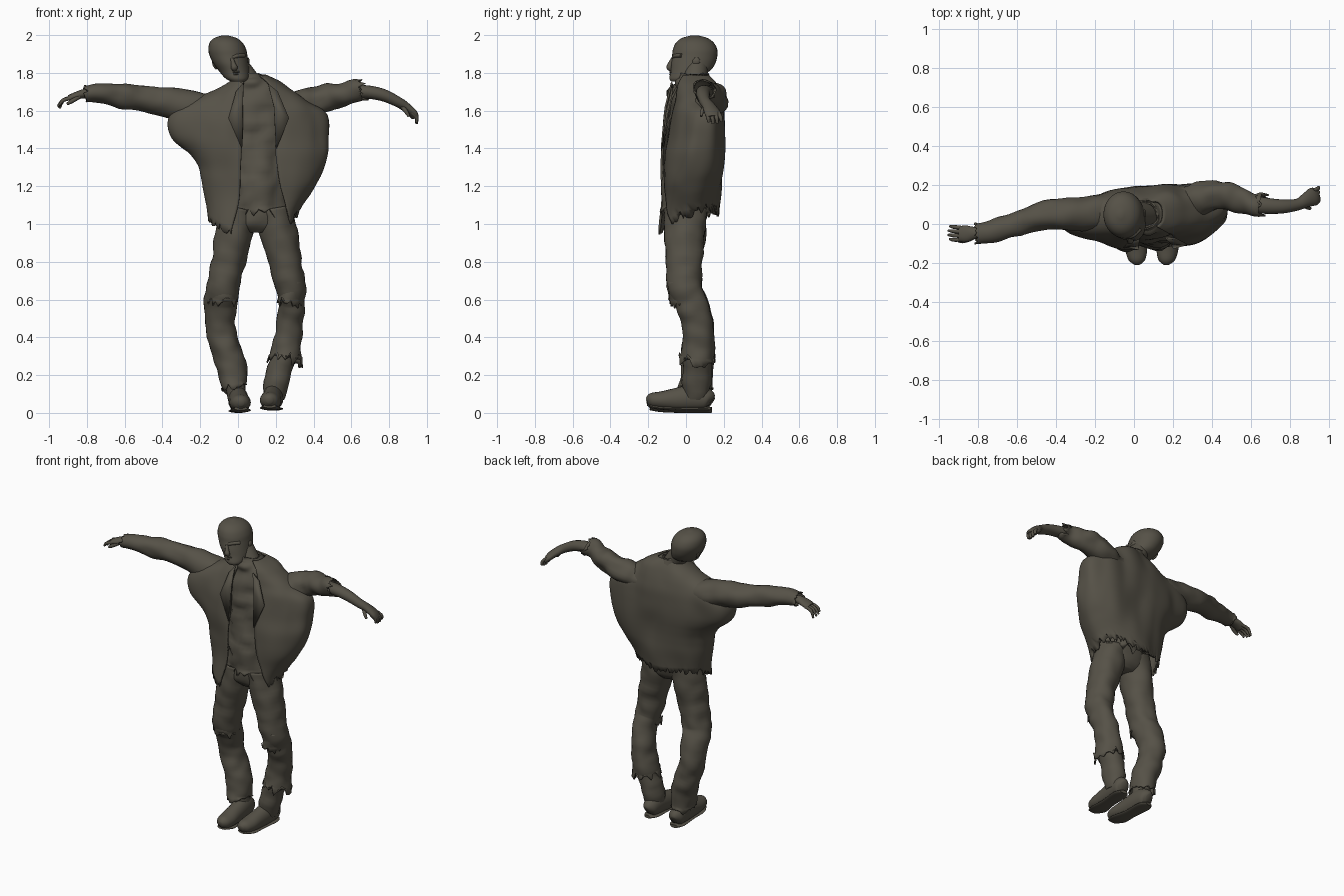
import bpy, bmesh, math, random
from mathutils import Vector, noise

random.seed(4)
X, Y, Z = Vector((1, 0, 0)), Vector((0, 1, 0)), Vector((0, 0, 1))
cloth = bpy.data.materials.new("dark olive grey")
cloth.diffuse_color = (0.092, 0.083, 0.063, 1)


def spline(keys, n):
    """Catmull-Rom samples through tuples, n steps per span."""
    k = [keys[0]] + list(keys) + [keys[-1]]
    out = []
    for i in range(1, len(k) - 2):
        for s in range(n):
            t = s / n
            out.append([0.5 * (2 * b + (c - a) * t + (2 * a - 5 * b + 4 * c - d) * t * t
                               + (3 * b - a - 3 * c + d) * t ** 3)
                        for a, b, c, d in zip(k[i - 1], k[i], k[i + 1], k[i + 2])])
    return out + [list(keys[-1])]


def skin(name, rows, closed=True, caps=True, thick=0, angle=50):
    """Surface through rows of points."""
    bm = bmesh.new()
    vs = [[bm.verts.new(p) for p in r] for r in rows]
    n = len(rows[0])
    for a, b in zip(vs, vs[1:]):
        for i in range(n if closed else n - 1):
            j = (i + 1) % n
            bm.faces.new((a[i], a[j], b[j], b[i]))
    if caps:
        bm.faces.new(vs[0])
        bm.faces.new(vs[-1])
    bmesh.ops.recalc_face_normals(bm, faces=bm.faces)
    me = bpy.data.meshes.new(name)
    bm.to_mesh(me)
    bm.free()
    me.materials.append(cloth)
    ob = bpy.data.objects.new(name, me)
    bpy.context.collection.objects.link(ob)
    if thick:
        m = ob.modifiers.new("thickness", 'SOLIDIFY')
        m.thickness, m.offset = thick, 0
    bpy.context.view_layer.objects.active = ob
    ob.select_set(True)
    bpy.ops.object.shade_smooth_by_angle(angle=math.radians(angle))
    ob.select_set(False)
    return ob


def fold(p, amp, freq=(9, 9, 9)):
    return amp * noise.noise(Vector((p.x * freq[0], p.y * freq[1], p.z * freq[2])))


def tube(name, keys, ref=Z, axis=None, sides=20, n=4, wrinkle=0, torn=0, floor=None):
    """Loft along keys (x, y, z, side radius, ref radius)."""
    ks = spline(keys, n)
    c = [Vector(k[:3]) for k in ks]
    rows = []
    for i, k in enumerate(ks):
        T = axis or (c[min(i + 1, len(c) - 1)] - c[max(i - 1, 0)]).normalized()
        S = T.cross(ref).normalized()
        U = S.cross(T)
        row = []
        for j in range(sides):
            a = math.tau * j / sides
            d = S * math.cos(a) * k[3] + U * math.sin(a) * k[4]
            p = c[i] + d
            p += d.normalized() * fold(p, wrinkle, (12, 12, 16))
            if torn and i == len(ks) - 1:
                p += T * random.uniform(-torn, torn) + d * random.uniform(0, 0.15)
            if floor is not None:
                p.z = max(p.z, floor)
            row.append(p)
        rows.append(row)
    return skin(name, rows, caps=not torn, thick=0.008 if torn else 0)


# jacket: open-fronted loft with a ragged hem
# z, left x, right x, centre y, half depth, left edge x, right edge x
jk = [(1.785, .0, .145, .05, .072, .045, .115), (1.745, -.04, .225, .05, .10, .03, .16),
      (1.70, -.13, .285, .05, .115, .02, .18), (1.65, -.25, .36, .05, .125, .015, .195),
      (1.60, -.335, .45, .048, .135, .02, .2), (1.54, -.368, .478, .042, .142, .025, .2),
      (1.46, -.345, .48, .036, .15, .025, .2), (1.38, -.262, .478, .03, .155, .02, .2),
      (1.29, -.213, .462, .028, .155, .015, .21), (1.20, -.2, .432, .023, .157, .01, .225),
      (1.10, -.187, .38, .018, .157, 0, .25), (.94, -.155, .31, .006, .155, -.035, .275)]
COLS = 110
rows = []
ks = spline(jk, 4)
for i, (z, x0, x1, cy, ry, xl, xr) in enumerate(ks):
    cx, rx = (x0 + x1) / 2, (x1 - x0) / 2

    def power(s):
        return 0.8 if s > 0 else 0.95

    def edge(x):
        s = max(-.95, min(.95, (x - cx) / rx))
        return math.copysign(math.asin(abs(s) ** (1 / power(s))), s)
    t0, t1 = -math.pi / 2 + edge(xr), 1.5 * math.pi + edge(xl)
    row = []
    for j in range(COLS):
        t = t0 + (t1 - t0) * j / (COLS - 1)
        c, s = math.cos(t), math.sin(t)
        e = power(c)
        dx = rx * math.copysign(abs(c) ** e, c)
        dy = ry * math.copysign(abs(s) ** e, s)
        low = max(0, min(1, (1.4 - z) / .4))
        lift = low * (.12 * max(0, s) + (.09 if c < 0 else .11) * c * c)
        p = Vector((cx + dx, cy + dy + dx * (.11 if dx > 0 else .04), z + lift))
        p += Vector((c, s, 0)) * fold(p, .02, (8, 8, 4))
        if i == len(ks) - 1:
            p.z += random.uniform(-.022, .022)
        row.append(p)
    rows.append(row)
skin("jacket", rows, closed=False, caps=False, thick=0.012)

# collar and lapels
tube("collar", [(.085, .05, 1.73, .105, .095), (.07, .047, 1.765, .08, .08),
                (.055, .047, 1.795, .066, .068)], ref=Y, axis=Z, torn=.005, wrinkle=.008)


def plate(name, pts, thick=.01):
    half = len(pts) // 2
    return skin(name, [pts[:half], pts[half:][::-1]], closed=False, caps=False, thick=thick)


plate("left_lapel", [(.03, -.075, 1.75), (.025, -.108, 1.62), (.025, -.127, 1.42),
                     (.02, -.127, 1.40), (-.05, -.115, 1.56), (-.01, -.078, 1.70)])
plate("right_lapel", [(.16, -.07, 1.74), (.19, -.1, 1.62), (.2, -.122, 1.42),
                      (.205, -.122, 1.40), (.27, -.105, 1.56), (.21, -.075, 1.70)])

# shirted torso and trouser seat
tube("shirt", [(.075, .047, 1.785, .055, .055), (.085, .045, 1.75, .11, .088), (.09, .04, 1.69, .15, .10),
               (.10, .04, 1.55, .19, .125), (.10, .03, 1.38, .17, .125), (.11, .015, 1.22, .16, .13),
               (.11, .008, 1.06, .165, .12)],
     ref=Y, axis=Z, sides=40, n=6, wrinkle=.026, torn=.03)
tube("trouser_seat", [(.11, .02, 1.25, .14, .10), (.105, .01, 1.10, .175, .115),
                      (.10, 0, 1.0, .17, .105), (.10, 0, .955, .08, .07)], ref=Y, axis=Z, sides=28, wrinkle=.01)

# trouser legs and ankles
tube("left_leg", [(.01, .0, 1.08, .09, .11), (-.02, -.005, .95, .095, .105), (-.05, -.01, .8, .085, .092),
                  (-.08, -.005, .66, .085, .09), (-.092, .03, .58, .083, .083), (-.093, .06, .46, .073, .08),
                  (-.065, .065, .34, .075, .083), (-.035, .06, .24, .075, .083), (-.02, .05, .13, .062, .083)],
     ref=Y, sides=28, n=6, wrinkle=.011, torn=.02)
tube("right_leg", [(.19, .0, 1.08, .09, .11), (.215, -.005, .95, .095, .105), (.25, -.01, .8, .085, .092),
                   (.28, -.005, .66, .075, .088), (.285, .03, .58, .068, .08), (.275, .06, .46, .065, .08),
                   (.262, .065, .36, .07, .085), (.25, .06, .285, .085, .088)],
     ref=Y, sides=28, n=6, wrinkle=.011, torn=.035)
tube("right_ankle", [(.262, .06, .4, .06, .075), (.235, .06, .28, .07, .078), (.21, .055, .18, .065, .078),
                     (.19, .05, .08, .055, .068)], ref=Y, wrinkle=.012)
tube("left_ankle", [(-.03, .055, .25, .055, .065), (-.005, .05, .08, .05, .06)], ref=Y)

# torn cloth on the front of each knee
for name, x, w in (("left_knee_rag", -.085, .07), ("right_knee_rag", .28, .06)):
    tube(name, [(x + .006, -.026, .70, w, .068), (x + .002, -.02, .65, w, .072),
                (x - .002, -.008, .6, w + .005, .075)], ref=Y, sides=28, torn=.03, wrinkle=.015)

# shoes with soles
for name, x, dx, lift in (("left_shoe", -.005, .02, 0), ("right_shoe", .195, -.028, .012)):
    def at(f):
        return x + dx * f
    tube(name, [(at(0), .135, .05 + lift, .02, .03), (at(.1), .115, .06 + lift, .046, .055),
                (at(.3), .05, .07 + lift, .053, .07), (at(.6), -.05, .06 + lift, .054, .06),
                (at(.85), -.13, .055 + lift, .056, .047), (at(1), -.185, .056 + lift, .042, .037),
                (at(1), -.208, .053 + lift, .015, .016)], floor=.01 + lift)
    tube(name + "_sole", [(at(0), .135, .01 + lift, .025, .01), (at(.2), .09, .01 + lift, .05, .01),
                          (at(.5), -.03, .01 + lift, .046, .01), (at(.85), -.13, .014 + lift, .056, .01),
                          (at(1), -.19, .024 + lift, .035, .01)])

# sleeves
tube("left_sleeve", [(.0, .06, 1.59, .09, .07), (-.15, .06, 1.605, .09, .075), (-.3, .05, 1.632, .08, .08),
                     (-.45, .045, 1.655, .068, .068), (-.6, 0, 1.675, .058, .062), (-.72, -.035, 1.69, .054, .05),
                     (-.81, -.045, 1.692, .048, .04)], sides=24, n=6, wrinkle=.011, torn=.015)
tube("right_sleeve", [(.15, .06, 1.61, .10, .08), (.28, .1, 1.61, .09, .08), (.38, .14, 1.64, .075, .073),
                      (.47, .145, 1.67, .066, .066), (.54, .12, 1.688, .06, .06), (.6, .105, 1.703, .058, .054),
                      (.655, .1, 1.713, .056, .047)], sides=24, n=6, wrinkle=.018, torn=.03)

# bare forearm and hands
tube("right_forearm", [(.55, .11, 1.69, .045, .04), (.66, .095, 1.7, .042, .036), (.76, .09, 1.685, .036, .033),
                       (.84, .1, 1.65, .03, .028), (.88, .12, 1.625, .036, .025), (.92, .14, 1.59, .047, .022),
                       (.938, .147, 1.565, .04, .018)], sides=16)
tube("left_palm", [(-.74, -.04, 1.69, .032, .028), (-.81, -.045, 1.69, .03, .025), (-.855, -.05, 1.68, .042, .02),
                   (-.895, -.05, 1.665, .04, .017)], sides=16)
for i in range(4):
    o = (i - 1.5) * .02
    reach = .012 - abs(i - 1.4) * .008
    tube(f"left_finger_{i + 1}", [(-.88, -.05 + o, 1.668, .01, .011), (-.925, -.048 + o * 1.1, 1.655, .01, .01),
                                  (-.945 - reach, -.045 + o * 1.1, 1.63 - i * .006, .006, .006)], sides=8)
    tube(f"right_finger_{i + 1}", [(.92, .14 + o, 1.59, .011, .011), (.945, .15 + o * 1.1, 1.565, .011, .01),
                                   (.945, .155 + o * 1.1, 1.54 - reach, .008, .007)], ref=X, sides=8)
tube("left_thumb", [(-.84, -.075, 1.675, .013, .013), (-.88, -.088, 1.65, .011, .011),
                    (-.905, -.085, 1.635, .007, .007)], sides=8)
tube("right_thumb", [(.87, .1, 1.62, .013, .013), (.89, .085, 1.595, .011, .011),
                     (.905, .08, 1.57, .007, .007)], ref=X, sides=8)

# neck and head
tube("neck", [(.08, .05, 1.66, .08, .07), (.058, .047, 1.74, .068, .066), (.0, .055, 1.83, .06, .062)], ref=Y)
tube("head", [(.0, -.045, 1.755, .038, .035), (-.006, -.018, 1.772, .062, .07), (-.02, .022, 1.81, .081, .104),
              (-.037, .037, 1.85, .093, .118), (-.05, .046, 1.89, .1, .12), (-.057, .048, 1.925, .1, .117),
              (-.063, .047, 1.96, .087, .1), (-.067, .046, 1.985, .058, .066), (-.068, .046, 1.999, .012, .014)],
     ref=Y, axis=Z, sides=28, n=5)
tube("nose", [(-.032, -.07, 1.875, .009, .01), (-.024, -.083, 1.845, .013, .014),
              (-.02, -.088, 1.828, .018, .015), (-.018, -.076, 1.815, .012, .01)], ref=Y, sides=12)
tube("brow", [(-.1, -.026, 1.872, .012, .01), (-.065, -.056, 1.882, .013, .011), (-.035, -.064, 1.88, .012, .01),
              (-.003, -.056, 1.89, .013, .011), (.032, -.024, 1.892, .012, .01)], sides=10)
for name, z in (("upper_lip", 1.801), ("lower_lip", 1.79)):
    tube(name, [(-.04, -.066, z, .005, .004), (-.013, -.08, z + .003, .009, .007),
                (.014, -.066, z + .004, .005, .004)], sides=8)
for name, x, s in (("left_ear", -.126, -1), ("right_ear", .05, 1)):
    tube(name, [(x - s * .012, .045, 1.82, .007, .005), (x, .05, 1.842, .017, .008),
                (x + s * .004, .055, 1.865, .02, .008), (x, .055, 1.88, .01, .005)], ref=X, sides=10)
